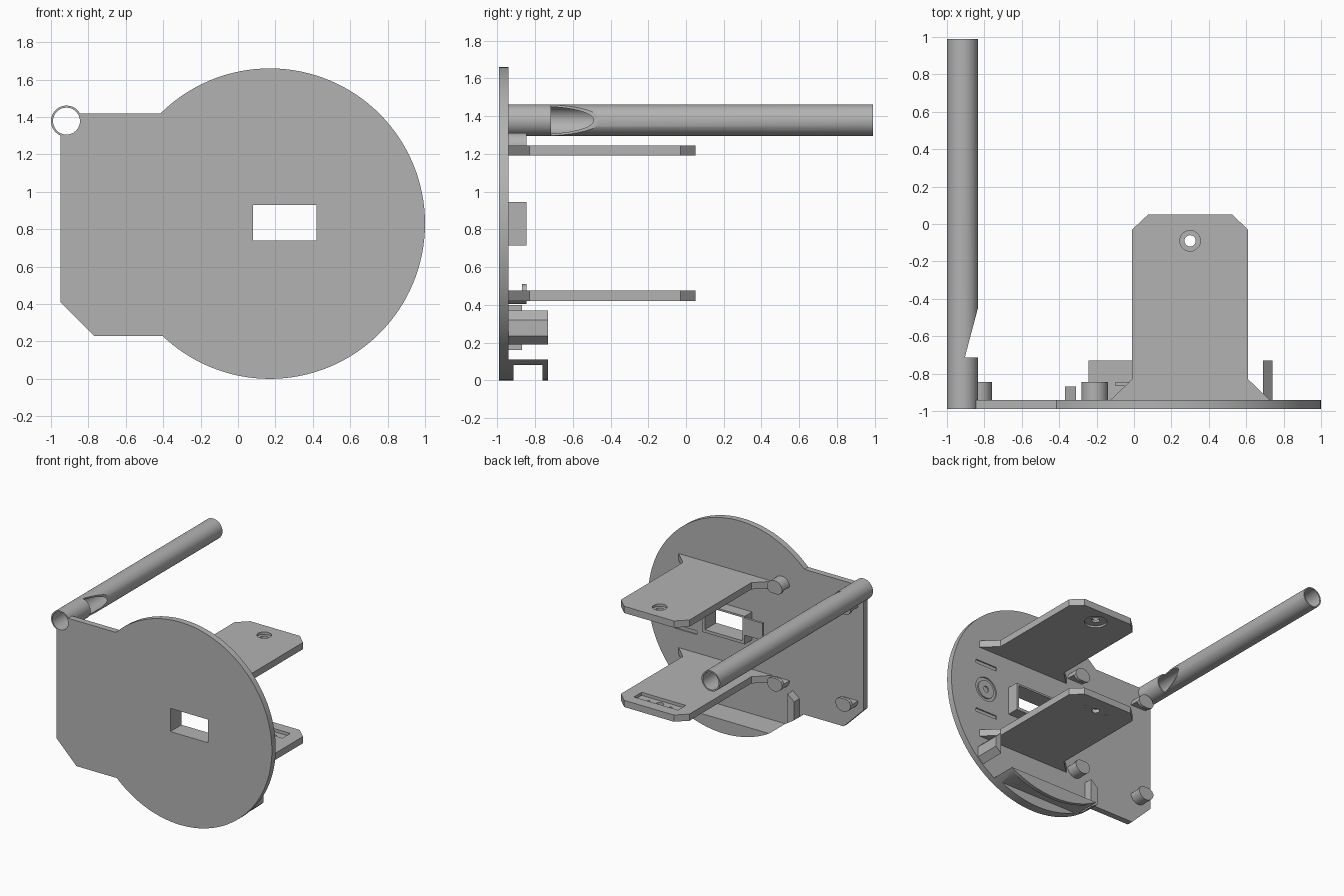
import bpy
import bmesh
from math import cos, sin, pi
from mathutils import Vector

old = bpy.data.objects.get("Cube")
if old:
    bpy.data.objects.remove(old, do_unlink=True)

grey = bpy.data.materials.new("light_grey")
grey.use_nodes = True
grey.diffuse_color = (0.45, 0.45, 0.45, 1)
grey.node_tree.nodes["Principled BSDF"].inputs["Base Color"].default_value = grey.diffuse_color

FRONT, BACK = -0.99, -0.94
DISC = (0.17, 0.83)
DISC_R = 0.83


def prism(name, points, lo, hi, axis="y"):
    """Extrude an (x, z) outline along y, or an (x, y) outline along z."""
    bm = bmesh.new()
    place = (lambda a, b, d: (a, d, b)) if axis == "y" else (lambda a, b, d: (a, b, d))
    face = bm.faces.new([bm.verts.new(place(a, b, lo)) for a, b in points])
    ext = bmesh.ops.extrude_face_region(bm, geom=[face])
    shift = Vector(place(0, 0, hi - lo))
    bmesh.ops.translate(bm, vec=shift, verts=[v for v in ext["geom"] if isinstance(v, bmesh.types.BMVert)])
    bmesh.ops.recalc_face_normals(bm, faces=bm.faces)
    mesh = bpy.data.meshes.new(name)
    bm.to_mesh(mesh)
    bm.free()
    mesh.materials.append(grey)
    obj = bpy.data.objects.new(name, mesh)
    bpy.context.collection.objects.link(obj)
    return obj


def arc(center, r, start=0.0, end=2 * pi, n=48):
    full = end - start > 6.28
    steps = n if full else n + 1
    return [(center[0] + r * cos(start + (end - start) * i / n),
             center[1] + r * sin(start + (end - start) * i / n)) for i in range(steps)]


def rect(a0, a1, b0, b1):
    return [(a0, b0), (a1, b0), (a1, b1), (a0, b1)]


def combine(obj, others, operation="DIFFERENCE"):
    """Apply each boolean and remove its helper."""
    for other in others:
        mod = obj.modifiers.new("bool", "BOOLEAN")
        mod.operation, mod.solver, mod.object = operation, "EXACT", other
        bpy.ops.object.select_all(action="DESELECT")
        bpy.context.view_layer.objects.active = obj
        obj.select_set(True)
        bpy.ops.object.modifier_apply(modifier=mod.name)
        bpy.data.objects.remove(other, do_unlink=True)
    return obj


def smooth(obj):
    bpy.ops.object.select_all(action="DESELECT")
    bpy.context.view_layer.objects.active = obj
    obj.select_set(True)
    bpy.ops.object.shade_smooth_by_angle(angle=0.5)


# Face plate: disc joined to a chamfered panel
TUBE = (-0.917, 1.378)
plate = prism("face_plate", arc(DISC, DISC_R, n=128), FRONT, BACK)
panel = prism("panel", [(-0.95, 0.41), (-0.77, 0.23), (0, 0.23), (0, 1.42), (-0.95, 1.42)], FRONT, BACK)
combine(plate, [panel], "UNION")
combine(plate, [prism("window_cut", rect(0.08, 0.42, 0.74, 0.93), -1.1, -0.8),
                prism("bore_cut", arc(TUBE, 0.078), -1.1, -0.8)])

# Shallow grooves beside the window: a ring, a dot and two bars
MARK = (0.66, 0.85)
ring = prism("ring_cut", arc(MARK, 0.1), BACK - 0.01, BACK + 0.05)
combine(ring, [prism("ring_core", arc(MARK, 0.075), -1.1, -0.8)])
cuts = [ring, prism("dot_cut", arc(MARK, 0.025, n=24), BACK - 0.01, BACK + 0.05)]
for z in (0.64, 1.06):
    cuts.append(prism("bar_cut", rect(0.56, 0.76, z - 0.015, z + 0.015), BACK - 0.01, BACK + 0.05))
combine(plate, cuts)
smooth(plate)

# Long open tube with a wedge-shaped mouth
tube = prism("long_tube", arc(TUBE, 0.083, n=64), FRONT, 0.99)
combine(tube, [prism("tube_bore", arc(TUBE, 0.072, n=64), -1.1, 1.1),
               prism("mouth_cut", [(-0.905, -0.715), (-0.80, -0.715), (-0.80, -0.32)], 1.2, 1.6, "z")])
smooth(tube)

# Two shelves with flared roots and clipped corners
HOLE = (0.30, -0.09)
half = [(0.425, BACK - 0.01), (0.425, BACK), (0.31, -0.83), (0.31, -0.03), (0.225, 0.05)]
outline = [(0.30 + a, b) for a, b in half] + [(0.30 - a, b) for a, b in reversed(half)]
upper = prism("upper_shelf", outline, 1.19, 1.245, "z")
combine(upper, [prism("hole", arc(HOLE, 0.03), 1.1, 1.3, "z"),
                prism("top_recess", arc(HOLE, 0.055), 1.225, 1.3, "z"),
                prism("under_recess", arc(HOLE, 0.085), 1.1, 1.205, "z")])
smooth(upper)

lower = prism("lower_shelf", outline, 0.42, 0.475, "z")
combine(lower, [prism("slot", rect(0.10, 0.50, -0.14, -0.04), 0.45, 0.5, "z"),
                prism("hole", arc(HOLE, 0.03), 0.4, 0.5, "z")]
        + [prism("pin_hole", arc((x, -0.09), 0.01, n=12), 0.4, 0.5, "z") for x in (0.2, 0.4)])
smooth(lower)

# Raised frame behind the window, with a side latch
frame = prism("window_frame", rect(0.06, 0.44, 0.715, 0.945), BACK - 0.01, -0.845)
combine(frame, [prism("frame_cut", rect(0.08, 0.42, 0.74, 0.93), -1.1, -0.8)])
prism("window_latch", rect(-0.10, 0.065, 0.79, 0.93), -0.865, -0.845)

# Four half-round board posts, each with a lip at its tip
for x, side in ((-0.21, "inner"), (-0.83, "outer")):
    for z, up, level in ((1.24, 1, "upper"), (0.473, -1, "lower")):
        start = 0 if up > 0 else pi
        post = prism(f"{level}_{side}_post", arc((x, z), 0.07, start, start + pi, 24), BACK - 0.01, -0.845)
        smooth(post)
        tip = [(x + 0.07, z), (x + 0.055, z - up * 0.025), (x + 0.03, z - up * 0.037),
               (x - 0.03, z - up * 0.037), (x - 0.055, z - up * 0.025), (x - 0.07, z)]
        prism(f"{level}_{side}_post_lip", tip, -0.87, -0.845)

# Bottom tray: segment of the disc, hollow from below
tray = prism("bottom_tray", arc(DISC, DISC_R, n=128), BACK - 0.01, -0.73)
combine(tray, [prism("tray_top_cut", rect(-1, 2, 0.11, 2), -1.1, 0),
               prism("tray_hollow", rect(-1, 2, -0.5, 0.08), -0.915, -0.76)])
smooth(tray)

# Side stops standing on the rim of the disc
prism("left_stop", [(0.69, 0.19), (0.74, 0.235), (0.74, 0.32), (0.69, 0.37)], BACK - 0.01, -0.73)
prism("right_stop", [(-0.37, 0.20), (-0.31, 0.16), (-0.31, 0.40), (-0.37, 0.35)], BACK - 0.01, -0.87)
